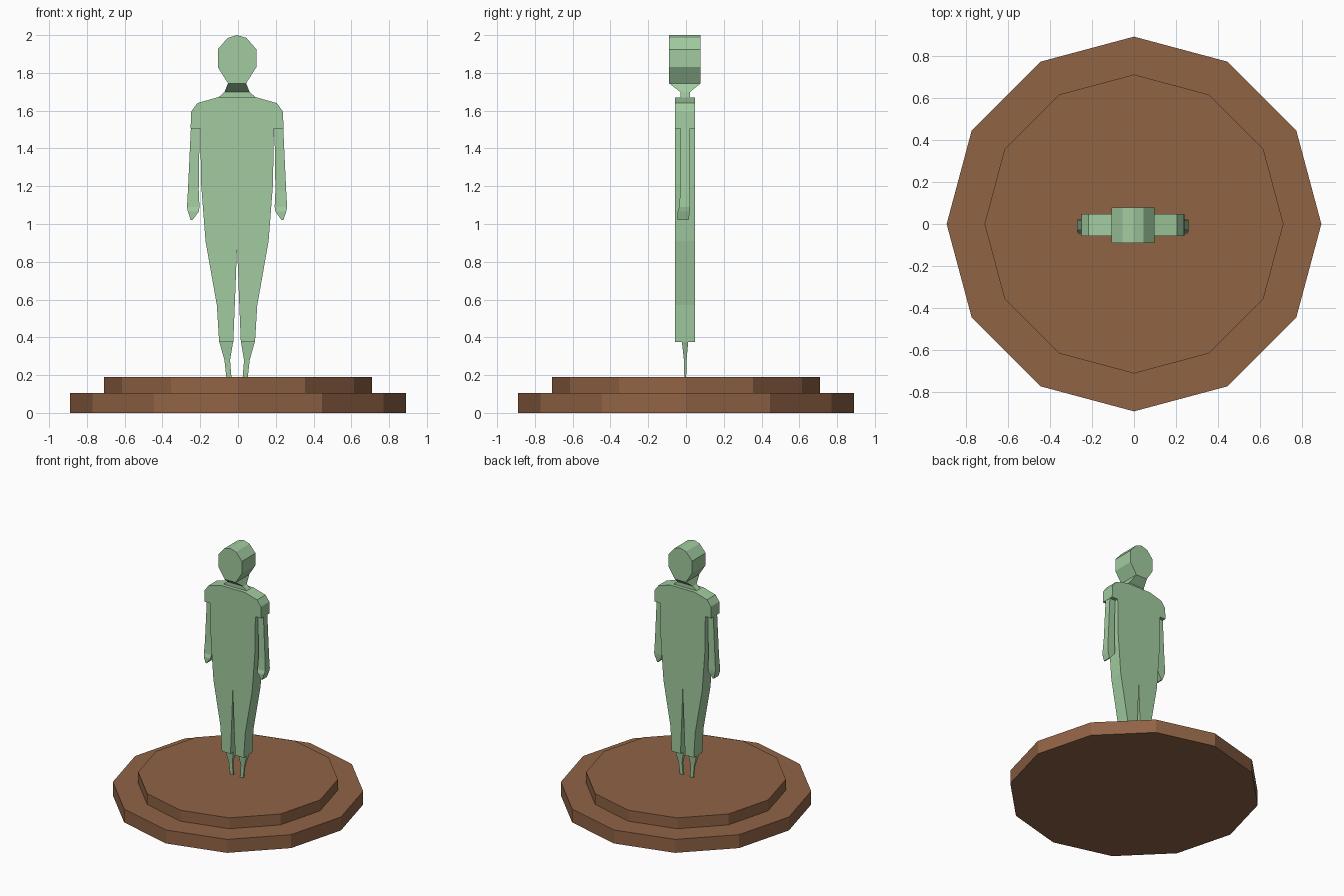
import bpy
import bmesh

cube = bpy.data.objects.get("Cube")
if cube:
    bpy.data.objects.remove(cube, do_unlink=True)


def make_material(name, colour):
    mat = bpy.data.materials.new(name)
    mat.use_nodes = True
    mat.diffuse_color = (*colour, 1)
    mat.node_tree.nodes["Principled BSDF"].inputs["Base Color"].default_value = (*colour, 1)
    return mat


green = make_material("pale green", (0.36, 0.60, 0.35))
brown = make_material("wood brown", (0.28, 0.125, 0.06))
CENTRE = -0.005  # mid-line of the figure, for x and y alike


def finish(bm, name, mat):
    bmesh.ops.recalc_face_normals(bm, faces=bm.faces)
    mesh = bpy.data.meshes.new(name)
    bm.to_mesh(mesh)
    bm.free()
    mesh.materials.append(mat)
    obj = bpy.data.objects.new(name, mesh)
    bpy.context.collection.objects.link(obj)
    return obj


def slab(name, half_outline, y0, y1):
    """Mirror a half outline (x, z) and extrude it from y0 to y1."""
    outline = half_outline + [(-x, z) for x, z in reversed(half_outline) if x > 0]
    bm = bmesh.new()
    face = bm.faces.new([bm.verts.new((x + CENTRE, y0, z)) for x, z in outline])
    new = bmesh.ops.extrude_face_region(bm, geom=[face], use_keep_orig=True)["geom"]
    bmesh.ops.translate(bm, vec=(0, y1 - y0, 0),
                        verts=[v for v in new if isinstance(v, bmesh.types.BMVert)])
    finish(bm, name, green)


def loft(name, sections, side=1):
    """Join rectangular sections (z, x0, x1, y0, y1), from the top down."""
    bm = bmesh.new()
    rings = []
    for z, x0, x1, y0, y1 in sections:
        corners = ((x0, y0), (x1, y0), (x1, y1), (x0, y1))
        rings.append([bm.verts.new((side * x + CENTRE, y, z)) for x, y in corners])
    for a, b in zip(rings, rings[1:]):
        for i in range(4):
            j = (i + 1) % 4
            bm.faces.new((a[i], a[j], b[j], b[i]))
    bm.faces.new(rings[0])
    bm.faces.new(rings[-1])
    finish(bm, name, green)


# Two-step twelve-sided base
for name, radius, z0, z1 in (("base_lower_step", 0.89, 0, 0.105),
                             ("base_upper_step", 0.71, 0.105, 0.19)):
    bm = bmesh.new()
    bmesh.ops.create_cone(bm, cap_ends=True, segments=12, radius1=radius,
                          radius2=radius, depth=z1 - z0)
    bmesh.ops.translate(bm, vec=(0, 0, (z0 + z1) / 2), verts=bm.verts)
    finish(bm, name, brown)

# Torso, short sleeves and trousers as one flat slab
slab("clothed_body",
     [(0, 1.67), (0.105, 1.67), (0.21, 1.64), (0.243, 1.595), (0.246, 1.505),
      (0.195, 1.505), (0.19, 1.21), (0.167, 0.91), (0.107, 0.57),
      (0.095, 0.375), (0.02, 0.375), (0.01, 0.62), (0, 0.89)],
     -0.057, 0.047)

# Head, thicker than the body
slab("head",
     [(0, 2.0), (0.05, 1.985), (0.102, 1.925), (0.102, 1.83), (0.048, 1.745)],
     -0.09, 0.078)

# Neck spreading up to the head and out to the collar
loft("neck", [(1.745, -0.048, 0.048, -0.09, 0.078),
              (1.698, -0.067, 0.067, -0.029, 0.02),
              (1.665, -0.105, 0.105, -0.029, 0.02)])

# Arms and bare feet, mirrored about the mid-line
for label, side in (("left", 1), ("right", -1)):
    loft(label + "_arm", [(1.52, 0.198, 0.244, -0.028, 0.02),
                          (1.18, 0.203, 0.26, -0.03, 0.02),
                          (1.09, 0.199, 0.265, -0.036, 0.022),
                          (1.065, 0.203, 0.26, -0.044, 0.02),
                          (1.02, 0.237, 0.245, -0.044, 0.014)], side)
    loft(label + "_foot", [(0.38, 0.02, 0.095, -0.022, 0.012),
                           (0.28, 0.037, 0.067, -0.011, 0.003),
                           (0.19, 0.03, 0.057, -0.009, 0.001)], side)
